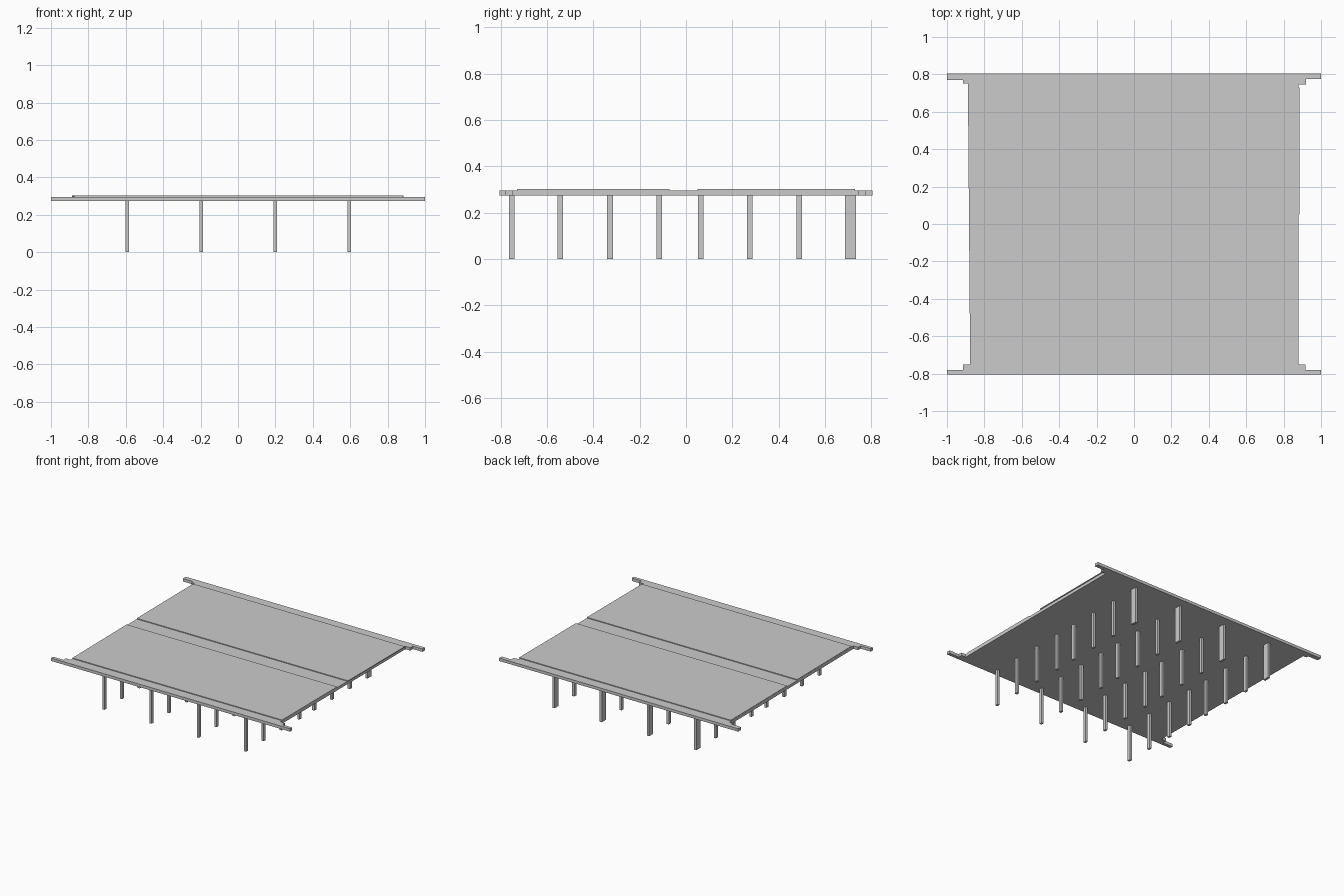
import bpy, bmesh

if "Cube" in bpy.data.objects:
    bpy.data.objects.remove(bpy.data.objects["Cube"])

Z_BOTTOM, Z_DECK, Z_TOP = 0.274, 0.296, 0.302


def prism(name, outline, z0, z1):
    """Extrude a flat plan outline from z0 to z1."""
    bm = bmesh.new()
    face = bm.faces.new([bm.verts.new((x, y, z0)) for x, y in outline])
    ext = bmesh.ops.extrude_face_region(bm, geom=[face])
    verts = [g for g in ext["geom"] if isinstance(g, bmesh.types.BMVert)]
    bmesh.ops.translate(bm, verts=verts, vec=(0, 0, z1 - z0))
    bmesh.ops.recalc_face_normals(bm, faces=bm.faces)
    mesh = bpy.data.meshes.new(name)
    bm.to_mesh(mesh)
    bm.free()
    obj = bpy.data.objects.new(name, mesh)
    bpy.context.collection.objects.link(obj)
    return obj


def box(name, x, y, sx, sy, z0, z1):
    hx, hy = sx / 2, sy / 2
    return prism(name, [(x - hx, y - hy), (x + hx, y - hy),
                        (x + hx, y + hy), (x - hx, y + hy)], z0, z1)


# Bridge deck with stepped wing walls at the four corners
deck = [(-1, -0.805), (1, -0.805), (1, -0.78), (0.917, -0.78), (0.917, -0.75),
        (0.88, -0.75), (0.88, 0.745), (0.92, 0.745), (0.92, 0.775), (1, 0.775),
        (1, 0.805), (-1, 0.805), (-1, 0.77), (-0.915, 0.77), (-0.915, 0.75),
        (-0.888, 0.75), (-0.876, -0.75), (-0.915, -0.75), (-0.915, -0.78), (-1, -0.78)]
prism("deck", deck, Z_BOTTOM, Z_DECK)

# Two raised carriageways separated by a sunken median
prism("front_roadway", [(-0.875, -0.73), (0.88, -0.73), (0.88, -0.072), (-0.881, -0.072)],
      Z_DECK, Z_TOP)
prism("back_roadway", [(-0.882, 0.05), (0.886, 0.05), (0.886, 0.73), (-0.887, 0.73)],
      Z_DECK, Z_TOP)

# Grid of support piers, the rearmost row being wider
rows = [(-0.752, 0.024), (-0.542, 0.024), (-0.328, 0.024), (-0.115, 0.024),
        (0.063, 0.024), (0.276, 0.024), (0.488, 0.024), (0.711, 0.048)]
for r, (y, depth) in enumerate(rows):
    for c, x in enumerate((-0.592, -0.197, 0.199, 0.594)):
        box(f"pier_{r + 1}_{c + 1}", x, y, 0.018, depth, 0, Z_BOTTOM)
